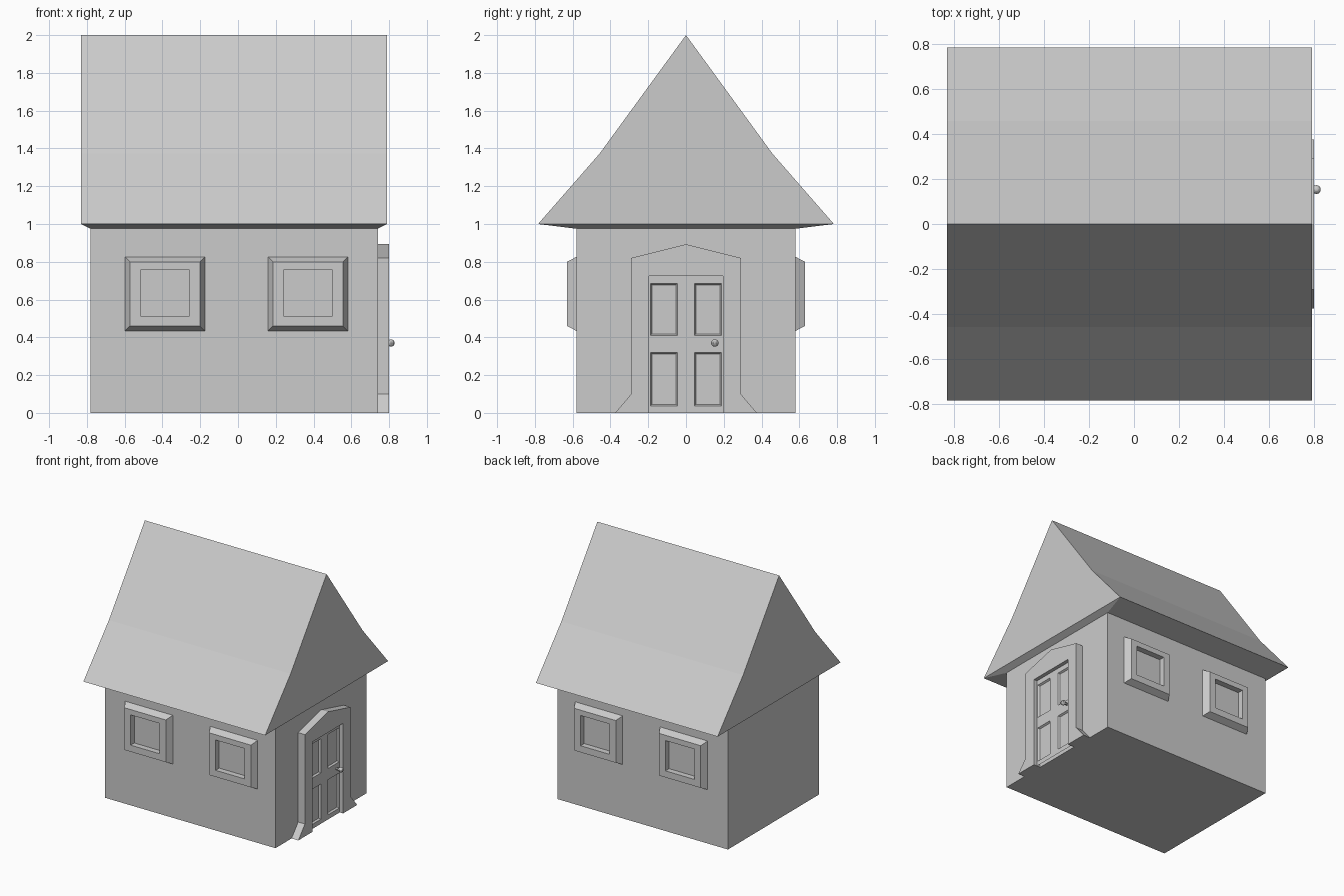
import bpy, bmesh, math
from mathutils import Matrix

if "Cube" in bpy.data.objects:
    bpy.data.objects.remove(bpy.data.objects["Cube"])


def finish(name, bm):
    bmesh.ops.recalc_face_normals(bm, faces=bm.faces)
    me = bpy.data.meshes.new(name)
    bm.to_mesh(me)
    bm.free()
    ob = bpy.data.objects.new(name, me)
    bpy.context.collection.objects.link(ob)
    return ob


def bridge(bm, a, b):
    n = len(a)
    return [bm.faces.new((a[i], a[(i + 1) % n], b[(i + 1) % n], b[i])) for i in range(n)]


def rect(bm, x0, x1, y0, y1, z):
    return [bm.verts.new(p) for p in ((x0, y0, z), (x1, y0, z), (x1, y1, z), (x0, y1, z))]


def prism(name, profile, x0, x1):
    """Extrude a (y, z) outline along x."""
    bm = bmesh.new()
    a = [bm.verts.new((x0, y, z)) for y, z in profile]
    b = [bm.verts.new((x1, y, z)) for y, z in profile]
    bridge(bm, a, b)
    bm.faces.new(a)
    bm.faces.new(b)
    return finish(name, bm)


WX0, WX1, WY, WTOP = -0.78, 0.74, 0.58, 0.975

# Walls, open under the roof
bm = bmesh.new()
low = rect(bm, WX0, WX1, -WY, WY, 0)
bridge(bm, low, rect(bm, WX0, WX1, -WY, WY, WTOP))
bm.faces.new(low)
finish("walls", bm)

# Flared gable roof with sloping eaves down to the wall tops
bm = bmesh.new()
outline = [(-0.783, 1.0), (-0.458, 1.372), (0, 2.0), (0.458, 1.372), (0.783, 1.0)]
a = [bm.verts.new((-0.83, y, z)) for y, z in outline]
b = [bm.verts.new((0.79, y, z)) for y, z in outline]
for i in range(4):
    bm.faces.new((a[i], a[i + 1], b[i + 1], b[i]))
bm.faces.new(a)
bm.faces.new(b)
bridge(bm, [a[0], b[0], b[4], a[4]], rect(bm, WX0, WX1, -WY, WY, WTOP))
finish("roof", bm)


# Windows: bevelled frame with a recessed pane
def window(name, cx, side):
    bm = bmesh.new()
    rings = []
    for hx, hz, y, cz in ((0.212, 0.196, 0.58, 0.63), (0.185, 0.17, 0.63, 0.63),
                          (0.129, 0.122, 0.63, 0.635), (0.129, 0.122, 0.583, 0.635)):
        rings.append([bm.verts.new((cx + sx * hx, side * y, cz + sz * hz))
                      for sx, sz in ((-1, -1), (1, -1), (1, 1), (-1, 1))])
    for r, s in zip(rings, rings[1:]):
        bridge(bm, r, s)
    bm.faces.new(rings[-1])
    finish(name, bm)


for side, where in ((-1, "front"), (1, "back")):
    window(where + "_window_left", -0.387, side)
    window(where + "_window_right", 0.37, side)

# Door surround: arch outline with splayed feet
half = [(0.195, 0), (0.375, 0), (0.29, 0.1), (0.29, 0.82)]
inner = [(-0.195, 0), (-0.195, 0.725), (0.195, 0.725)]
left = [(-y, z) for y, z in reversed(half[1:])]
prism("door_surround", half + [(0, 0.893)] + left + inner, WX1, 0.80)

# Door leaf with four sunken panels
bm = bmesh.new()
ys = [-0.195, -0.188, -0.045, 0.045, 0.188, 0.195]
zs = [0, 0.037, 0.32, 0.41, 0.685, 0.725]
grid = [[bm.verts.new((0.77, y, z)) for y in ys] for z in zs]
panels = []
for r in range(5):
    for c in range(5):
        f = bm.faces.new((grid[r][c], grid[r][c + 1], grid[r + 1][c + 1], grid[r + 1][c]))
        if r in (1, 3) and c in (1, 3):
            panels.append(f)
bm.normal_update()
bmesh.ops.inset_individual(bm, faces=panels, thickness=0.011, depth=-0.014)
door = finish("door", bm)

# Door knob on a short stem
bm = bmesh.new()
bmesh.ops.create_uvsphere(bm, u_segments=10, v_segments=8, radius=0.02,
                          matrix=Matrix.Translation((0.81, 0.153, 0.37)))
bmesh.ops.create_cone(bm, cap_ends=True, segments=8, radius1=0.01, radius2=0.01, depth=0.03,
                      matrix=Matrix.Translation((0.782, 0.153, 0.37)) @ Matrix.Rotation(math.pi / 2, 4, 'Y'))
finish("door_knob", bm)
